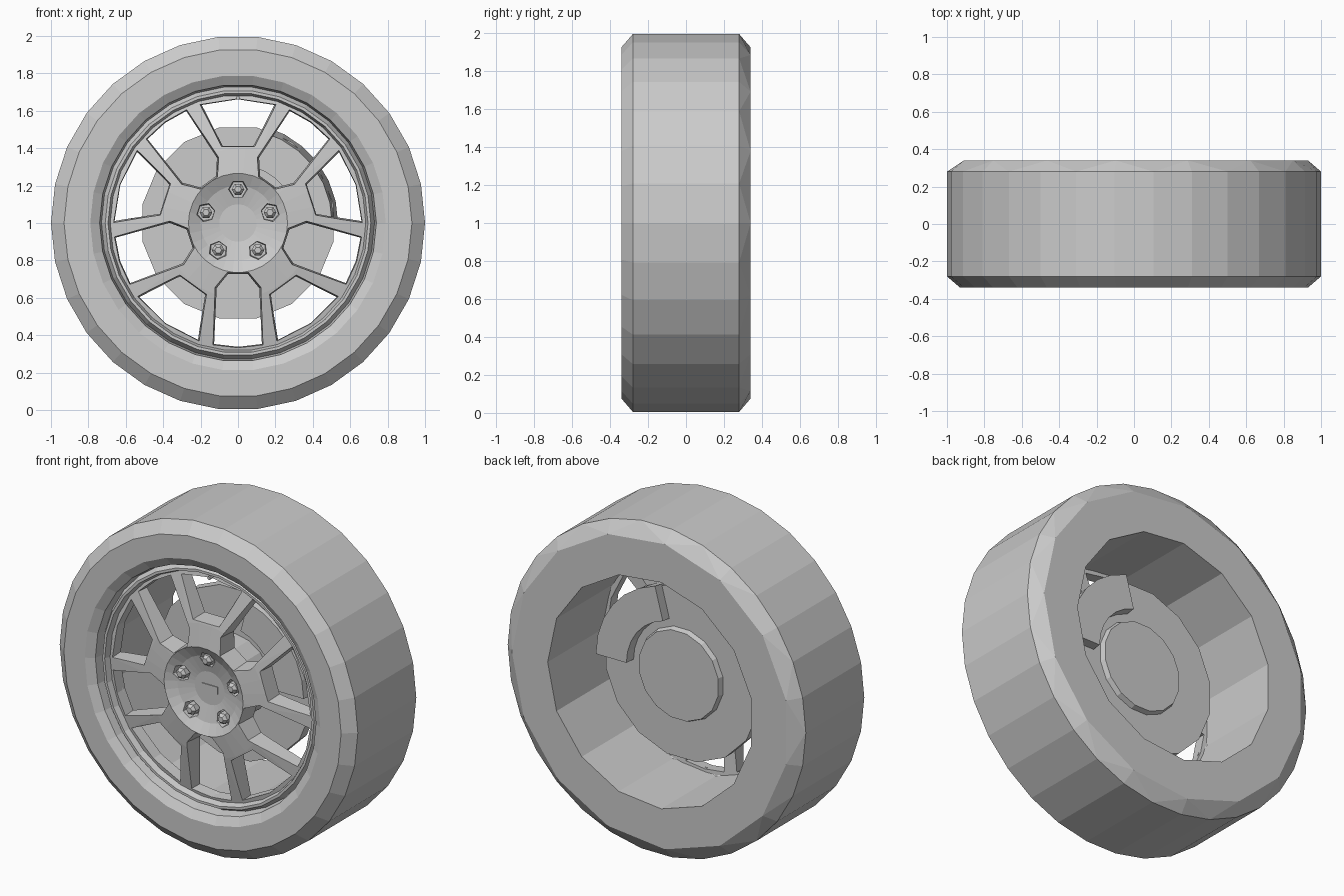
import bpy, bmesh, math
from math import sin, cos, pi, radians
from mathutils import Matrix, Vector

if "Cube" in bpy.data.objects:
    bpy.data.objects.remove(bpy.data.objects["Cube"])

grey = bpy.data.materials.new("plain grey")
grey.use_nodes = True
COLOUR = (0.6, 0.6, 0.6, 1)
grey.diffuse_color = COLOUR
grey.node_tree.nodes["Principled BSDF"].inputs["Base Color"].default_value = COLOUR
AXIS_Z = 1.0  # height of the axle


def make(name, bm):
    bmesh.ops.recalc_face_normals(bm, faces=bm.faces)
    mesh = bpy.data.meshes.new(name)
    bm.to_mesh(mesh)
    bm.free()
    mesh.materials.append(grey)
    ob = bpy.data.objects.new(name, mesh)
    ob.location.z = AXIS_Z
    bpy.context.collection.objects.link(ob)
    return ob


def ring(bm, r, y, n, phase=0.0):
    return [bm.verts.new((r * cos(2 * pi * i / n + phase), y, r * sin(2 * pi * i / n + phase)))
            for i in range(n)]


def bridge(bm, a, b):
    n = len(a)
    for i in range(n):
        j = (i + 1) % n
        bm.faces.new((a[i], a[j], b[j], b[i]))


def bridge_half(bm, fine, coarse):
    # joins a ring to one with half as many sides
    n, m = len(fine), len(coarse)
    for k in range(m):
        f0, f1, f2 = fine[2 * k], fine[2 * k + 1], fine[(2 * k + 2) % n]
        c0, c1 = coarse[k], coarse[(k + 1) % m]
        bm.faces.new((f0, f1, c0))
        bm.faces.new((f1, f2, c1))
        bm.faces.new((f1, c1, c0))


def lathe(name, profile, n, phase=0.0):
    # solid of revolution about the axle, capped at both ends
    bm = bmesh.new()
    rings = [ring(bm, r, y, n, phase) for r, y in profile]
    for a, b in zip(rings, rings[1:]):
        bridge(bm, a, b)
    bm.faces.new(rings[0])
    bm.faces.new(rings[-1])
    return make(name, bm)


def prism(name, front, back, y0, y1):
    # loft between two (x, z) outlines
    bm = bmesh.new()
    a = [bm.verts.new((x, y0, z)) for x, z in front]
    b = [bm.verts.new((x, y1, z)) for x, z in back]
    bridge(bm, a, b)
    bm.faces.new(a)
    bm.faces.new(b)
    return make(name, bm)


def turn(points, angle):
    # rotate an outline drawn pointing up so that it points along angle
    rot = Matrix.Rotation(angle - pi / 2, 2)
    return [tuple(rot @ Vector(p)) for p in points]


# Tyre and barrel: fine front, coarser back
bm = bmesh.new()
fine = [ring(bm, r, y, 30) for r, y in (
    (1.0, 0.28), (1.0, -0.28), (0.93, -0.34), (0.79, -0.34), (0.74, -0.31),
    (0.73, -0.25), (0.71, -0.285), (0.695, -0.285), (0.68, -0.24), (0.665, -0.2))]
coarse = [ring(bm, r, y, 15) for r, y in ((0.93, 0.34), (0.69, 0.34), (0.69, -0.18))]
for rings in (fine, coarse):
    for a, b in zip(rings, rings[1:]):
        bridge(bm, a, b)
bridge_half(bm, fine[0], coarse[0])
bridge_half(bm, fine[-1], coarse[-1])
make("tyre_and_barrel", bm)

# Spoke disc with a dished hub
spokes = lathe("spokes", [
    (0.1, -0.272), (0.2, -0.295), (0.265, -0.33), (0.4, -0.31), (0.683, -0.25),
    (0.683, -0.18), (0.4, -0.2), (0.3, -0.2)], 30)

# Window and bolt pocket cutters
deep = [(-0.05, 0.275), (-0.11, 0.35), (-0.125, 0.645), (0, 0.66),
        (0.125, 0.645), (0.11, 0.35), (0.05, 0.275)]
short = [(-0.08, 0.415), (-0.19, 0.63), (0, 0.66), (0.19, 0.63), (0.08, 0.415)]
cutters = []


def cutter(outline, angle, grow, y0, y1):
    cz = sum(p[1] for p in outline) / len(outline)
    big = [(x * grow, cz + (z - cz) * (1 + (grow - 1) * 0.5)) for x, z in outline]
    ob = prism("cutter", turn(big, angle), turn(outline, angle), y0, y1)
    ob.hide_render = True
    cutters.append(ob)


BOLT_R = 0.18
hexagon = [(0.046 * cos(i * pi / 3), BOLT_R + 0.046 * sin(i * pi / 3)) for i in range(6)]
arms = [radians(90 + 72 * k) for k in range(5)]
for arm in arms:
    cutter(short, arm, 1.14, -0.36, -0.15)
    cutter(deep, arm + pi / 5, 1.14, -0.36, -0.15)
    cutter(hexagon, arm, 1.25, -0.34, -0.255)
for c in cutters:
    mod = spokes.modifiers.new("cut", 'BOOLEAN')
    mod.operation = 'DIFFERENCE'
    mod.solver = 'EXACT'
    mod.object = c
graph = bpy.context.evaluated_depsgraph_get()
cut_mesh = bpy.data.meshes.new_from_object(spokes.evaluated_get(graph))
spokes.modifiers.clear()
spokes.data = cut_mesh
for c in cutters:
    bpy.data.objects.remove(c)

# Wheel bolts
for k, arm in enumerate(arms):
    bolt = lathe(f"wheel_bolt_{k + 1}", [(0.034, -0.25), (0.034, -0.3), (0.018, -0.318)], 6)
    bolt.location.x = BOLT_R * cos(arm)
    bolt.location.z += BOLT_R * sin(arm)

# Blank centre plate
plate = [(-0.055, -0.022), (0.055, -0.022), (0.055, 0.022), (-0.055, 0.022)]
prism("centre_plate", plate, plate, -0.277, -0.27)

# Valve stem
valve = lathe("valve_stem", [(0.011, -0.28), (0.011, -0.2)], 6)
valve.location.z += 0.67

# Brake disc with its hat, and the hub carrier behind the spokes
lathe("brake_disc", [(0.25, -0.03), (0.52, -0.03), (0.52, 0.04), (0.28, 0.04),
                     (0.27, 0.07)], 16, pi / 16)
lathe("hub_carrier", [(0.24, -0.21), (0.24, -0.02)], 16)

# Brake caliper wrapped around one quarter of the disc
angles = [radians(75 * i / 6) for i in range(7)]
arc = [(0.535 * cos(a), 0.535 * sin(a)) for a in angles]
arc += [(0.33 * cos(a), 0.33 * sin(a)) for a in reversed(angles)]
slim = [(x * 0.94, z * 0.94) for x, z in arc]
prism("brake_caliper", slim, arc, -0.09, 0.1)
